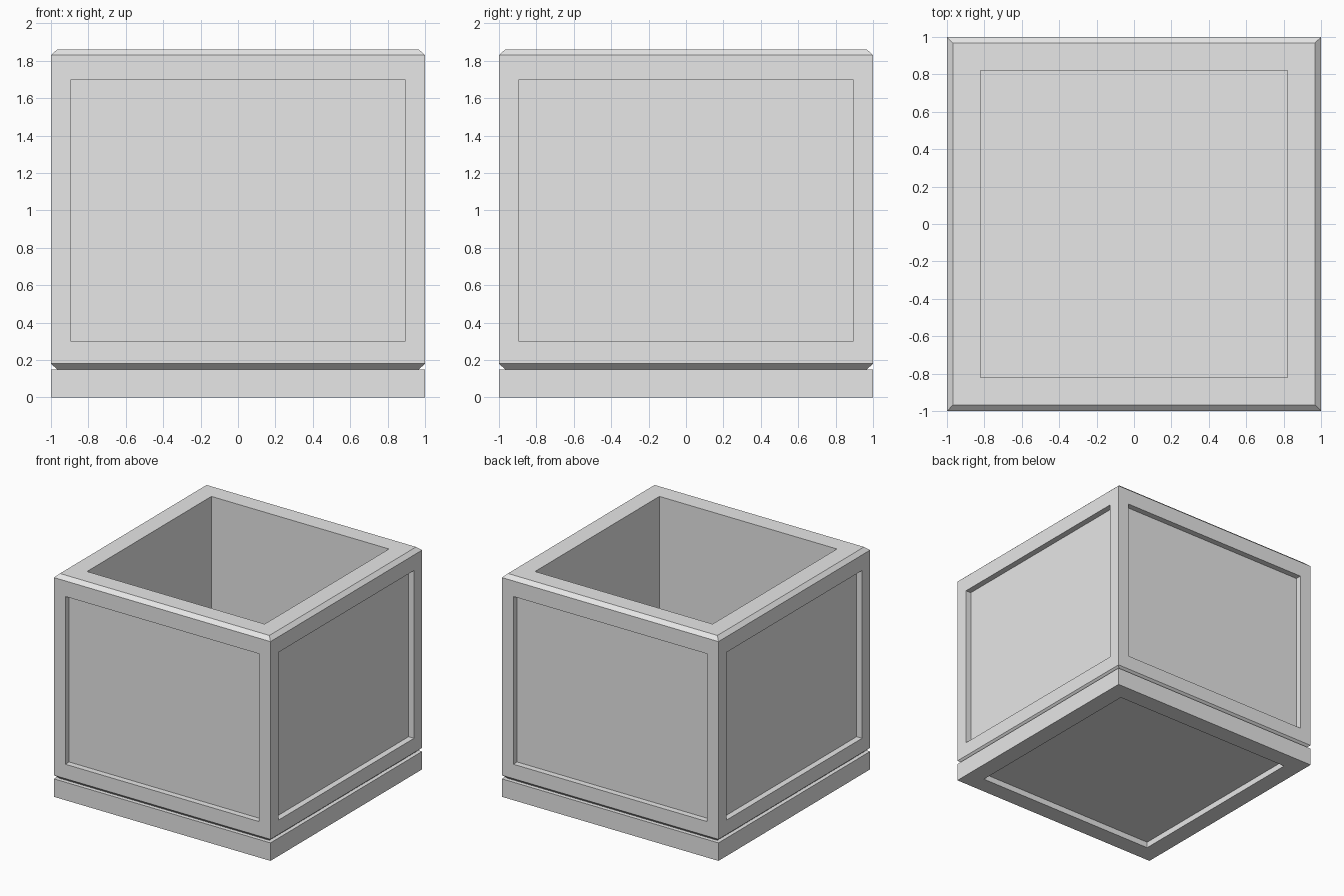
import bpy, bmesh

cube = bpy.data.objects.get("Cube")
if cube:
    bpy.data.objects.remove(cube)

# One pale stone material
stone = bpy.data.materials.new("pale_grey_stone")
stone.use_nodes = True
colour = (0.8, 0.8, 0.8, 1)
stone.diffuse_color = colour
stone.node_tree.nodes["Principled BSDF"].inputs["Base Color"].default_value = colour


def square_loft(profile):
    """Skin square rings given as (half width, height), capped at both ends."""
    bm = bmesh.new()
    rings = [[bm.verts.new((sx * h, sy * h, z))
              for sx, sy in ((-1, -1), (1, -1), (1, 1), (-1, 1))]
             for h, z in profile]
    for low, high in zip(rings, rings[1:]):
        for i in range(4):
            j = (i + 1) % 4
            bm.faces.new((low[i], low[j], high[j], high[i]))
    bm.faces.new(rings[0][::-1])
    bm.faces.new(rings[-1])
    bmesh.ops.recalc_face_normals(bm, faces=bm.faces)
    return bm


def finish(bm, name):
    mesh = bpy.data.meshes.new(name)
    bm.to_mesh(mesh)
    bm.free()
    mesh.materials.append(stone)
    obj = bpy.data.objects.new(name, mesh)
    bpy.context.collection.objects.link(obj)
    return obj


# Plinth with a shallow recess underneath
finish(square_loft([(0.85, 0.05), (0.85, 0), (1, 0), (1, 0.15)]), "plinth")

# Hollow planter box with chamfered top and bottom edges
body = square_loft([(0.967, 0.15), (1, 0.18), (1, 1.83), (0.967, 1.86),
                    (0.82, 1.86), (0.82, 0.3)])

# Sunken panel on each outer side
sides = [f for f in body.faces
         if abs(f.normal.z) < 0.01
         and max(abs(c) for c in f.calc_center_median()[:2]) > 0.95]
bmesh.ops.inset_individual(body, faces=sides, thickness=0.15)
for face in sides:
    for v in face.verts:
        v.co.z = 1.7 if v.co.z > 1 else 0.3
bmesh.ops.inset_individual(body, faces=sides, thickness=0, depth=-0.05)
finish(body, "planter_box")
